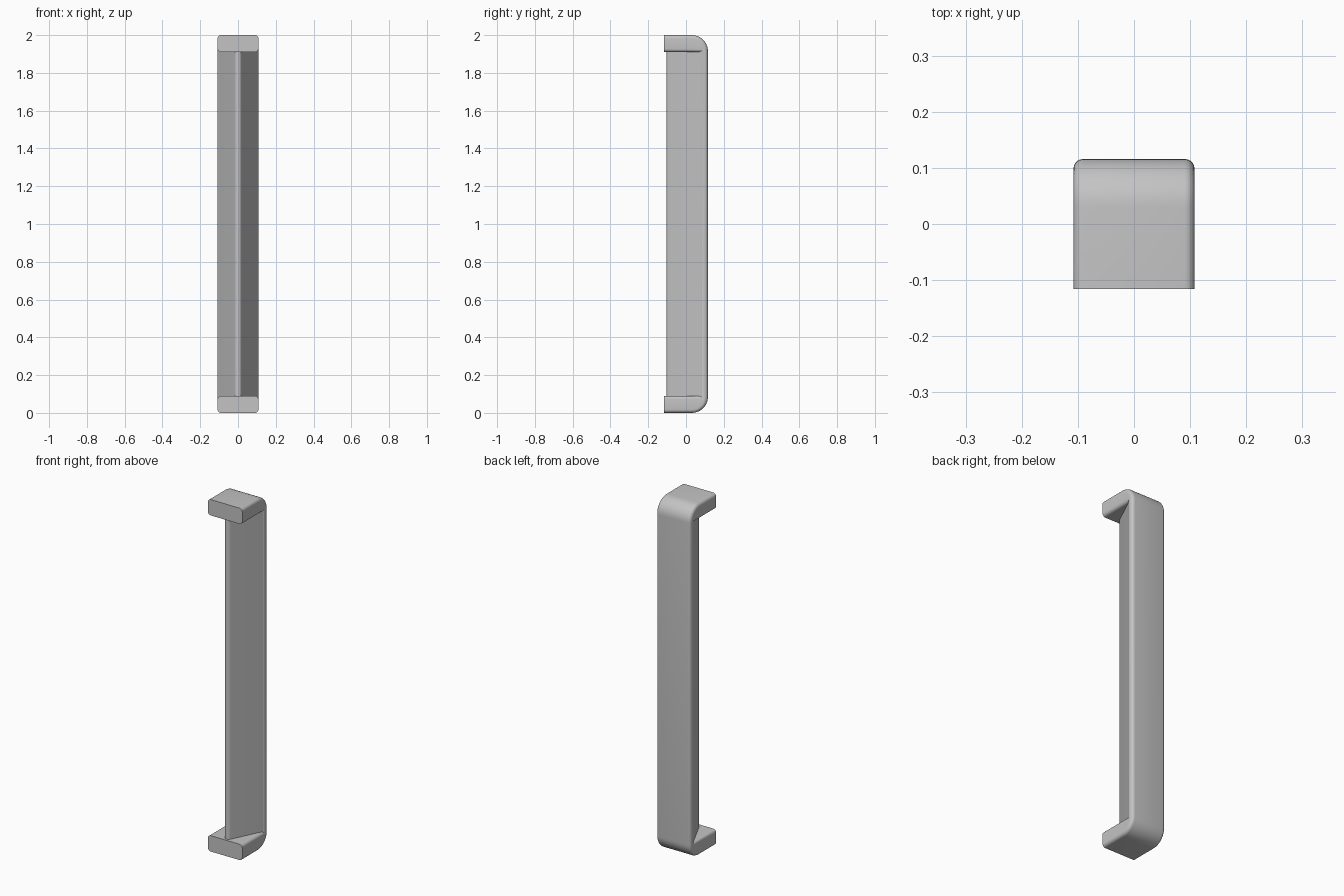
import bpy, bmesh, math
from mathutils import Vector

cube = bpy.data.objects.get("Cube")
if cube:
    bpy.data.objects.remove(cube, do_unlink=True)

W, D, H = 0.108, 0.116, 2.0      # half width, half depth, height
ARM, PLATE = 0.09, 0.04          # arm height, back plate thickness
CORNER, EDGE = 0.085, 0.018      # outer corner and edge rounding

grey = bpy.data.materials.new("satin grey")
grey.use_nodes = True
grey.diffuse_color = (0.55, 0.55, 0.55, 1)
grey.node_tree.nodes["Principled BSDF"].inputs["Base Color"].default_value = (0.55, 0.55, 0.55, 1)


def arc(cx, cy, r, start, end, n):
    angles = [math.radians(start + (end - start) * i / n) for i in range(n + 1)]
    return [(cx + r * math.cos(a), cy + r * math.sin(a)) for a in angles]


def extrude(points, depth):
    """Closed prism from a planar loop of 3D points."""
    bm = bmesh.new()
    face = bm.faces.new([bm.verts.new(p) for p in points])
    new = bmesh.ops.extrude_face_region(bm, geom=[face])["geom"]
    bmesh.ops.translate(bm, vec=depth, verts=[v for v in new if isinstance(v, bmesh.types.BMVert)])
    bmesh.ops.recalc_face_normals(bm, faces=bm.faces)
    return bm


def finish(bm, name):
    mesh = bpy.data.meshes.new(name)
    bm.to_mesh(mesh)
    bm.free()
    mesh.materials.append(grey)
    obj = bpy.data.objects.new(name, mesh)
    bpy.context.collection.objects.link(obj)
    bpy.ops.object.select_all(action='DESELECT')
    bpy.context.view_layer.objects.active = obj
    obj.select_set(True)
    bpy.ops.object.shade_smooth_by_angle(angle=math.radians(30))


# Bracket: C-shaped side profile with rounded back corners and long edges
side = [(-D, 0)] + arc(D - CORNER, CORNER, CORNER, -90, 0, 10)
side += arc(D - CORNER, H - CORNER, CORNER, 0, 90, 10) + [(-D, H)]
side += [(-D, H - ARM), (D - PLATE, H - ARM), (D - PLATE, ARM), (-D, ARM)]
bm = extrude([(-W, y, z) for y, z in side], Vector((2 * W, 0, 0)))
long_edges = [e for e in bm.edges
              if abs(e.verts[0].co.x - e.verts[1].co.x) < 1e-4
              and not all(v.co.y < -D + 1e-4 for v in e.verts)]
bmesh.ops.bevel(bm, geom=long_edges, offset=EDGE, offset_type='OFFSET',
                segments=5, profile=0.5, affect='EDGES')
finish(bm, "handle_bracket")

# Grip: wedge section with a rounded front ridge, between the two arms
section = arc(0, -0.083, 0.0204, -155, -25, 10) + [(W - 0.004, 0.085), (0.004 - W, 0.085)]
bm = extrude([(x, y, ARM - 0.01) for x, y in section], Vector((0, 0, H - 2 * ARM + 0.02)))
finish(bm, "grip_wedge")
